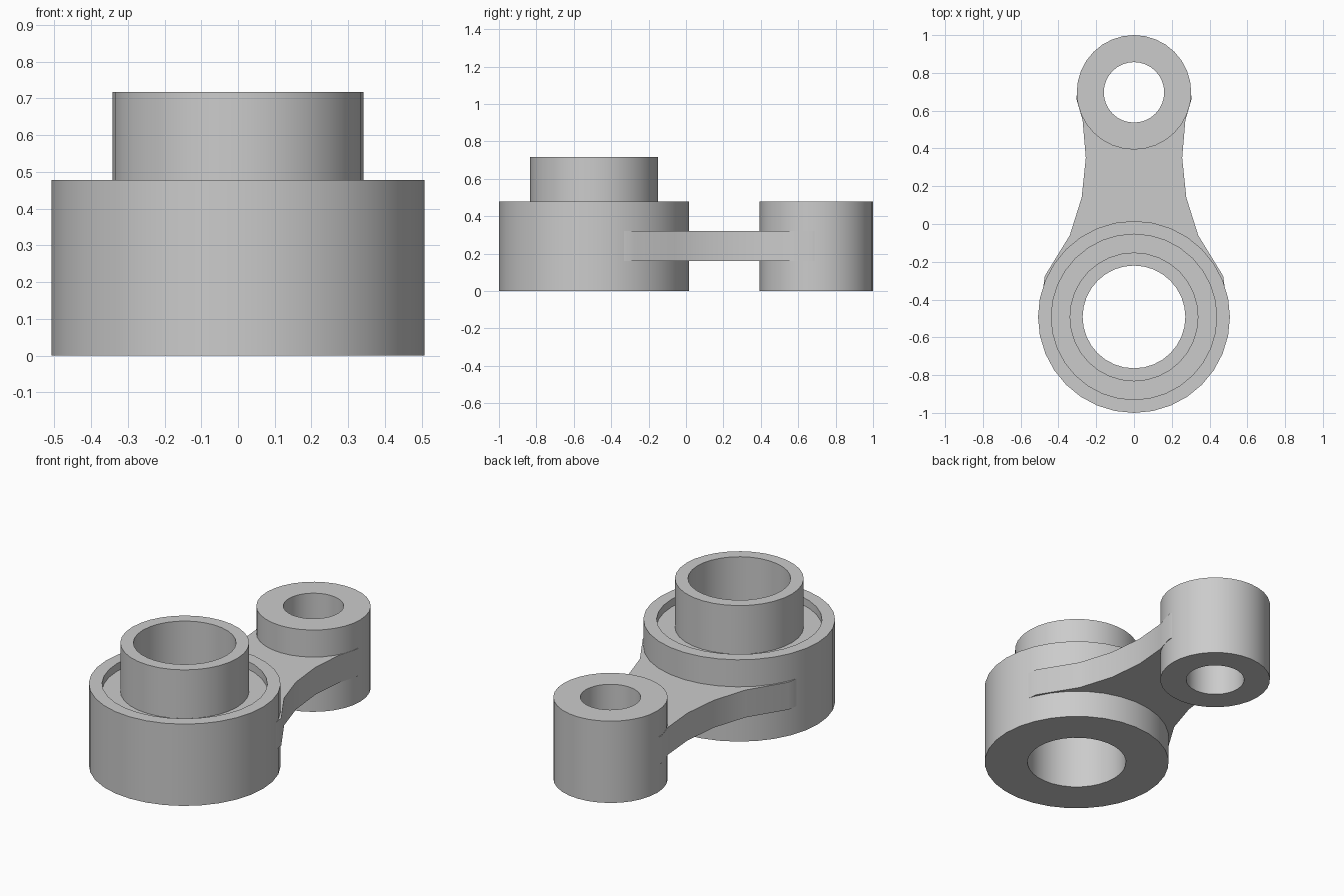
import bpy, bmesh, math

default = bpy.data.objects.get("Cube")
if default:
    bpy.data.objects.remove(default, do_unlink=True)

SEGMENTS = 32
BIG_Y, SMALL_Y = -0.492, 0.697

grey = bpy.data.materials.new("plain grey")
grey.use_nodes = True
colour = (0.6, 0.6, 0.6, 1)
grey.diffuse_color = colour
grey.node_tree.nodes["Principled BSDF"].inputs["Base Color"].default_value = colour


def finish(name, bm):
    """Turn a bmesh into a shaded, coloured object."""
    bmesh.ops.recalc_face_normals(bm, faces=bm.faces[:])
    mesh = bpy.data.meshes.new(name)
    bm.to_mesh(mesh)
    bm.free()
    mesh.materials.append(grey)
    obj = bpy.data.objects.new(name, mesh)
    bpy.context.collection.objects.link(obj)
    bpy.ops.object.select_all(action="DESELECT")
    obj.select_set(True)
    bpy.context.view_layer.objects.active = obj
    bpy.ops.object.shade_smooth_by_angle(angle=math.radians(30))
    return obj


def lathe(name, profile, y):
    """Revolve a closed (radius, height) profile about a vertical axis at y."""
    bm = bmesh.new()
    rings = []
    for r, z in profile:
        angles = [math.tau * i / SEGMENTS for i in range(SEGMENTS)]
        rings.append([bm.verts.new((r * math.cos(a), y + r * math.sin(a), z)) for a in angles])
    for k, ring in enumerate(rings):
        after = rings[(k + 1) % len(rings)]
        for i in range(SEGMENTS):
            j = (i + 1) % SEGMENTS
            bm.faces.new((ring[i], ring[j], after[j], after[i]))
    return finish(name, bm)


def arc(radius, y, start, end, steps=16):
    angles = [math.radians(start + (end - start) * i / steps) for i in range(steps + 1)]
    return [(radius * math.cos(a), y + radius * math.sin(a)) for a in angles]


# Large boss: recessed top with a raised hollow tube
lathe("large_boss", [(0.272, 0), (0.508, 0), (0.508, 0.478), (0.438, 0.478),
                     (0.438, 0.433), (0.341, 0.433), (0.341, 0.717), (0.272, 0.717)], BIG_Y)

# Small boss: plain bored cylinder
lathe("small_boss", [(0.16, 0), (0.303, 0), (0.303, 0.478), (0.16, 0.478)], SMALL_Y)

# Waisted arm, its ends buried in the boss walls and clear of the bores
side = [(0.481, -0.34), (0.472, -0.275), (0.34, -0.06), (0.277, 0.14),
        (0.255, 0.35), (0.272, 0.55), (0.306, 0.665), (0.30, 0.697)]
outline = (side + arc(0.23, SMALL_Y, 0, -180)
           + [(-x, y) for x, y in reversed(side)] + arc(0.4, BIG_Y, 162, 18))
bm = bmesh.new()
base = bm.faces.new([bm.verts.new((x, y, 0.16)) for x, y in outline])
extruded = bmesh.ops.extrude_face_region(bm, geom=[base], use_keep_orig=True)
top = [v for v in extruded["geom"] if isinstance(v, bmesh.types.BMVert)]
bmesh.ops.translate(bm, verts=top, vec=(0, 0, 0.16))
bmesh.ops.triangulate(bm, faces=[f for f in bm.faces if len(f.verts) > 4])
finish("connecting_arm", bm)
